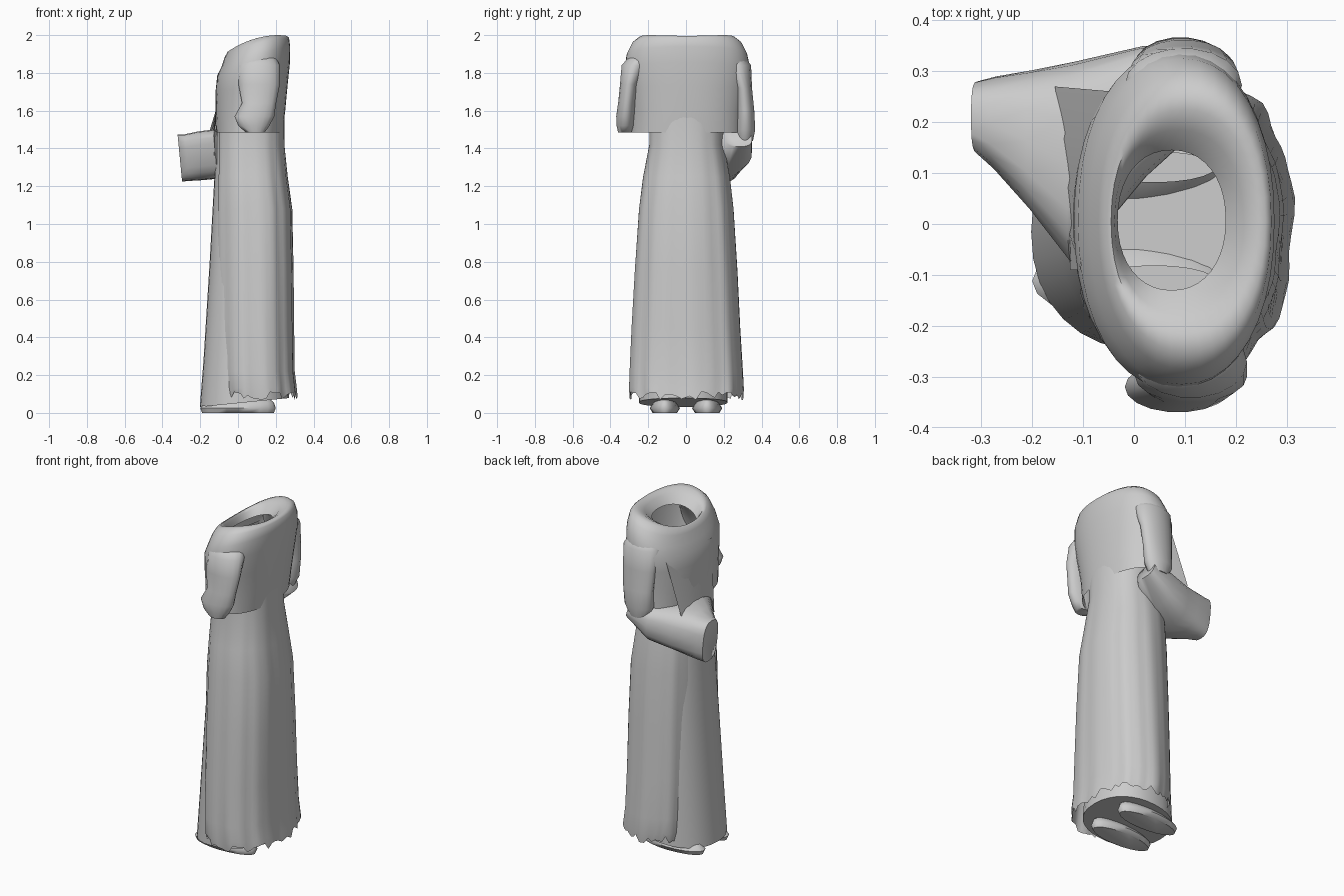
import bpy, bmesh, math, random
from mathutils import Vector
random.seed(4)

def finish(name, bm, angle=60):
    bmesh.ops.recalc_face_normals(bm, faces=bm.faces)
    me = bpy.data.meshes.new(name)
    bm.to_mesh(me)
    bm.free()
    ob = bpy.data.objects.new(name, me)
    bpy.context.collection.objects.link(ob)
    bpy.ops.object.select_all(action='DESELECT')
    ob.select_set(True)
    bpy.context.view_layer.objects.active = ob
    bpy.ops.object.shade_smooth_by_angle(angle=math.radians(angle))
    return ob

def loft(name, rings, closed=True, caps=()):
    """Skin a list of point rings; caps holds ring indices to fill."""
    bm = bmesh.new()
    vs = [[bm.verts.new(p) for p in r] for r in rings]
    n = len(vs[0])
    for a, b in zip(vs, vs[1:]):
        for i in range(n if closed else n - 1):
            j = (i + 1) % n
            bm.faces.new((a[i], a[j], b[j], b[i]))
    for c in caps:
        bm.faces.new(vs[c])
    return finish(name, bm)

def oval(z, x0, x1, y0, y1, tilt=0, side=0, power=1.0, n=32, start=0, end=2 * math.pi,
         fold=0, ragged=0):
    """Horizontal oval ring given by its extents, optionally tilted, folded or torn."""
    full = end - start > 6.28
    pts = []
    for i in range(n):
        a = start + (end - start) * i / (n if full else n - 1)
        c, s = math.cos(a), math.sin(a)
        k = 1 + fold * (math.sin(9 * a) + 0.6 * math.sin(17 * a + z))
        x = math.copysign(abs(c) ** power, c) * (x1 - x0) / 2 * k
        y = math.copysign(abs(s) ** power, s) * (y1 - y0) / 2 * k
        pts.append(((x0 + x1) / 2 + x, (y0 + y1) / 2 + y,
                    z + tilt * x + side * s * s + random.uniform(-ragged, ragged)))
    return pts

def cross_oval(x, y0, y1, z0, z1, lean=0, n=20):
    """Upright oval ring facing along x."""
    pts = []
    for i in range(n):
        a = 2 * math.pi * i / n
        c, s = math.cos(a), math.sin(a)
        c, s = (math.copysign(abs(v) ** 0.7, v) for v in (c, s))
        pts.append((x - lean * s, (y0 + y1) / 2 + c * (y1 - y0) / 2,
                    (z0 + z1) / 2 + s * (z1 - z0) / 2))
    return pts

# Outer robe, open down the front (-x), with a torn hem
gap = math.radians(28)
robe = [(0.09, -0.11, 0.312, -0.298, 0.293, 0.02, 0.025),
        (0.13, -0.118, 0.308, -0.302, 0.297, 0.02, 0.008),
        (0.22, -0.12, 0.298, -0.300, 0.295, 0.014, 0),
        (0.45, -0.125, 0.295, -0.290, 0.282, 0.012, 0),
        (0.75, -0.125, 0.292, -0.273, 0.268, 0.012, 0),
        (1.08, -0.125, 0.285, -0.250, 0.248, 0.012, 0),
        (1.25, -0.12, 0.262, -0.228, 0.230, 0.008, 0),
        (1.42, -0.115, 0.245, -0.195, 0.200, 0.005, 0),
        (1.60, -0.115, 0.245, -0.195, 0.200, 0, 0)]
loft("outer_robe", [oval(z, a, b, c, d, power=0.85, n=60, start=gap - math.pi,
                         end=math.pi - gap, fold=f, ragged=r)
                    for z, a, b, c, d, f, r in robe], closed=False)

# Inner gown flaring forward to the ground, closed underneath
gown = [(0.055, -0.202, 0.27, -0.25, 0.22, 0.10),
        (0.30, -0.182, 0.25, -0.245, 0.22, 0.06),
        (0.80, -0.15, 0.25, -0.23, 0.22, 0),
        (1.25, -0.125, 0.235, -0.20, 0.20, 0),
        (1.55, -0.11, 0.225, -0.18, 0.18, 0)]
loft("inner_gown", [oval(z, a, b, c, d, tilt=t, power=0.9) for z, a, b, c, d, t in gown],
     caps=(0,))

# Shoulder cape rolling over into the neck opening
cape = [(1.485, -0.115, 0.235, -0.29, 0.30, 0, 0),
        (1.60, -0.12, 0.25, -0.29, 0.305, 0, 0),
        (1.72, -0.118, 0.262, -0.31, 0.325, 0.05, 0),
        (1.82, -0.11, 0.275, -0.325, 0.34, 0.18, 0),
        (1.885, -0.088, 0.276, -0.315, 0.325, 0.3, 0.01),
        (1.935, -0.07, 0.27, -0.285, 0.295, 0.3, 0.02),
        (1.954, -0.055, 0.258, -0.25, 0.26, 0.27, 0.03),
        (1.955, -0.045, 0.24, -0.215, 0.225, 0.27, 0.028),
        (1.940, -0.038, 0.215, -0.175, 0.185, 0.3, 0.02),
        (1.90, -0.032, 0.18, -0.13, 0.145, 0.35, 0.01)]
loft("shoulder_cape", [oval(z, a, b, c, d, tilt=t, side=s, power=0.92, n=40)
                       for z, a, b, c, d, t, s in cape])

# Hanging upper sleeves, tucked under the cape at the top
right_sleeve = [(1.90, 0.04, 0.19, -0.29, -0.16), (1.84, 0.0, 0.22, -0.342, -0.2),
                (1.74, 0.0, 0.22, -0.35, -0.25), (1.64, 0.02, 0.20, -0.36, -0.265),
                (1.57, -0.02, 0.19, -0.37, -0.27), (1.52, 0.0, 0.165, -0.368, -0.275),
                (1.485, 0.04, 0.14, -0.36, -0.29)]
left_sleeve = [(1.90, 0.02, 0.18, 0.17, 0.30), (1.84, -0.02, 0.21, 0.2, 0.345),
               (1.72, -0.01, 0.20, 0.255, 0.35), (1.60, 0.0, 0.19, 0.265, 0.362),
               (1.50, 0.0, 0.18, 0.26, 0.367), (1.44, 0.03, 0.15, 0.27, 0.355)]
for name, rows in (("right_upper_sleeve", right_sleeve), ("left_upper_sleeve", left_sleeve)):
    loft(name, [oval(*r, n=18, fold=0.03) for r in rows], caps=(0, -1))

# Wide forearm sleeve reaching forward
fore = [(0.15, 0.21, 0.35, 1.41, 1.49), (0.02, 0.09, 0.35, 1.29, 1.50),
        (-0.12, -0.08, 0.318, 1.24, 1.50), (-0.20, 0.025, 0.302, 1.232, 1.49),
        (-0.27, 0.105, 0.29, 1.228, 1.475), (-0.308, 0.14, 0.28, 1.225, 1.475)]
loft("forearm_sleeve", [cross_oval(*r, lean=0.012) for r in fore], caps=(0, -1))

# Flat cloth web between chest and forearm
top = [Vector((-0.105, -0.09, 1.80)), Vector((-0.04, 0.26, 1.80))]
low = [Vector((-0.125, -0.09, 1.36)), Vector((-0.155, 0.27, 1.48))]
loft("chest_drape", [[e[0].lerp(e[1], t / 4) for t in range(5)] for e in (top, low)],
     closed=False)

# Feet with flat soles
for side, name in ((-1, "right_foot"), (1, "left_foot")):
    y = side * 0.112
    foot = [(0.0, -0.19, 0.19, y - 0.065, y + 0.065), (0.025, -0.2, 0.2, y - 0.08, y + 0.08),
            (0.055, -0.17, 0.19, y - 0.06, y + 0.06), (0.08, -0.08, 0.16, y - 0.03, y + 0.03)]
    loft(name, [oval(*r, n=20) for r in foot], caps=(0,))
